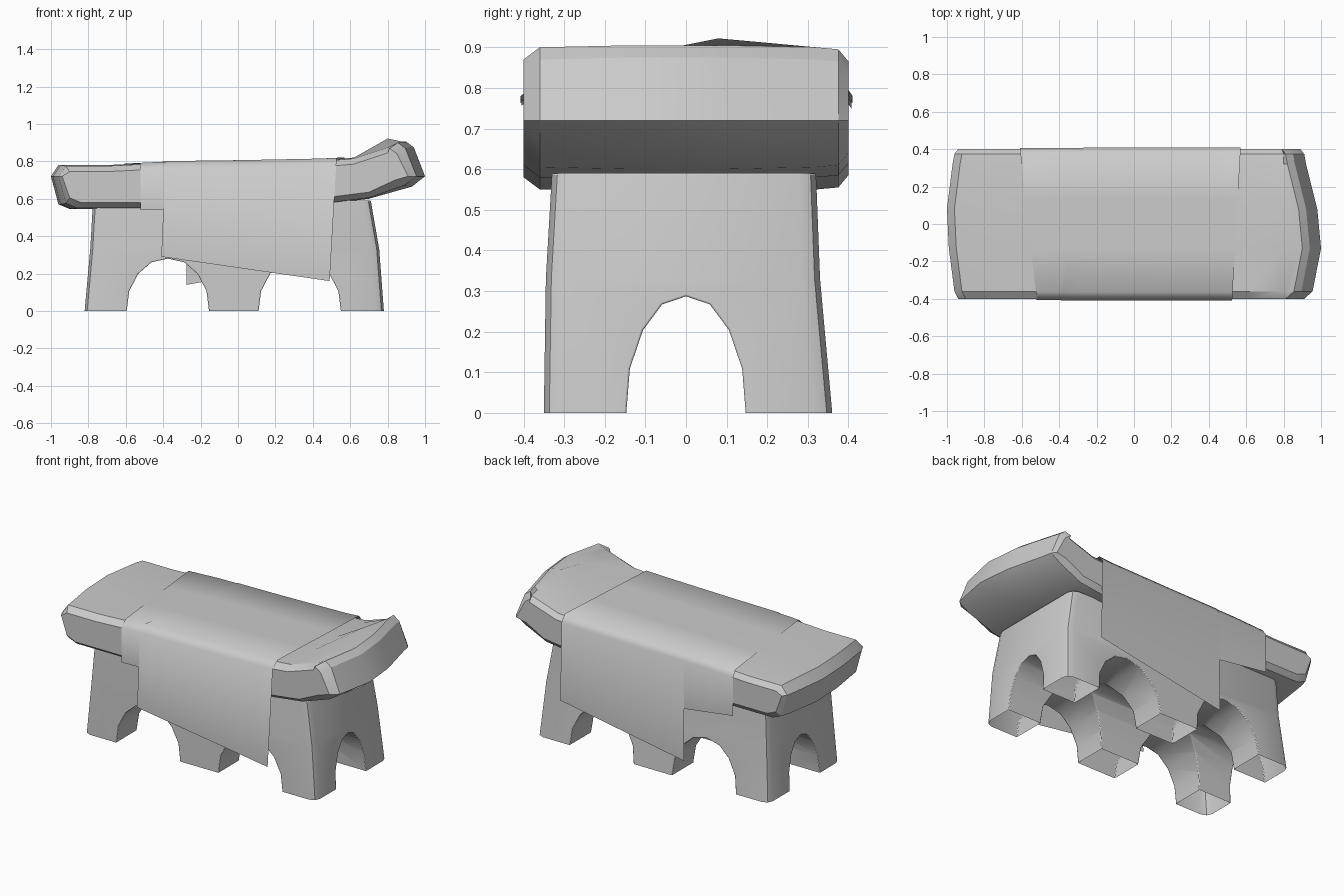
import bpy, bmesh
from math import radians

if "Cube" in bpy.data.objects:
    bpy.data.objects.remove(bpy.data.objects["Cube"])


def make(name, verts, faces, smooth=35):
    me = bpy.data.meshes.new(name)
    me.from_pydata(verts, [], faces)
    bm = bmesh.new()
    bm.from_mesh(me)
    bmesh.ops.recalc_face_normals(bm, faces=bm.faces)
    bm.to_mesh(me)
    bm.free()
    ob = bpy.data.objects.new(name, me)
    bpy.context.collection.objects.link(ob)
    if smooth:
        shade(ob, smooth)
    return ob


def shade(ob, angle):
    bpy.ops.object.select_all(action='DESELECT')
    ob.select_set(True)
    bpy.context.view_layer.objects.active = ob
    bpy.ops.object.shade_smooth_by_angle(angle=radians(angle))


def loft(name, rings, smooth=35):
    n = len(rings[0])
    verts = [p for r in rings for p in r]
    faces = [(i * n + j, i * n + (j + 1) % n, (i + 1) * n + (j + 1) % n, (i + 1) * n + j)
             for i in range(len(rings) - 1) for j in range(n)]
    faces += [tuple(range(n))[::-1], tuple(range(len(verts) - n, len(verts)))]
    return make(name, verts, faces, smooth)


# Slab: side profile lofted along y, pulled in at the long edges
TOP = [(-.96, .78), (-.7, .78), (-.4, .795), (0, .80), (.5, .81),
       (.62, .82), (.8, .88), (.9, .905), (.94, .875)]
BOTTOM = [(.93, .665), (.7, .60), (.5, .575), (0, .56), (-.4, .545), (-.9, .545), (-.96, .57)]
# y, left end inset, right end inset, vertical inset, raised peak
STATIONS = [(-.40, .06, .09, .035, 0), (-.36, .04, .045, .005, 0), (-.13, .01, 0, 0, 0),
            (.08, 0, .02, 0, .042), (.32, .03, .08, .005, .01), (.375, .04, .09, .01, 0),
            (.40, .06, .11, .04, 0)]


def slab_ring(y, left, right, dz, peak):
    def end(x):
        return x + left if x < -.88 else x - right if x > .88 else x
    ring = [(end(-1), y, .72)]
    ring += [(end(x), y, z - dz + (peak if x == .8 else 0)) for x, z in TOP]
    ring += [(end(1), y, .72)]
    ring += [(end(x), y, z + dz) for x, z in BOTTOM]
    return ring


loft("table_slab", [slab_ring(*s) for s in STATIONS], 30)


# Base block, tapering upward, with bevelled upright corners
def rect(x0, x1, y0, y1, z, c=.045):
    m = c * .3
    return [(x0 + c, y0, z), (x1 - c, y0, z), (x1 - m, y0 + m, z), (x1, y0 + c, z),
            (x1, y1 - c, z), (x1 - m, y1 - m, z), (x1 - c, y1, z), (x0 + c, y1, z),
            (x0 + m, y1 - m, z), (x0, y1 - c, z), (x0, y0 + c, z), (x0 + m, y0 + m, z)]


base = loft("arched_base", [rect(-.82, .78, -.35, .36, 0), rect(-.79, .755, -.345, .33, .33),
                            rect(-.775, .71, -.33, .32, .59)], 0)


# Arched tunnels cut through the base
def tunnel(name, centre, half, height, along_y):
    arc = [(1, -.3), (1, 0), (.94, .38), (.72, .71), (.4, .93), (0, 1)]
    prof = [(a * half, h * height) for a, h in arc]
    prof += [(-a, h) for a, h in prof[-2::-1]]
    rings = [[(centre + a, d, h) if along_y else (d, centre + a, h) for a, h in prof]
             for d in (-1.2, 1.2)]
    ob = loft(name, rings, 0)
    ob.hide_render = True
    return ob


cutters = [tunnel("cutter_left", -.375, .22, .28, True),
           tunnel("cutter_right", .33, .22, .28, True),
           tunnel("cutter_long", 0, .147, .287, False)]
for c in cutters:
    mod = base.modifiers.new("arch", 'BOOLEAN')
    mod.operation, mod.solver, mod.object = 'DIFFERENCE', 'EXACT', c
bpy.context.view_layer.update()
cut = bpy.data.meshes.new_from_object(base.evaluated_get(bpy.context.evaluated_depsgraph_get()))
base.modifiers.clear()
base.data = cut
for c in cutters:
    bpy.data.objects.remove(c, do_unlink=True)

# Leave the feet open underneath
bm = bmesh.new()
bm.from_mesh(cut)
bmesh.ops.delete(bm, geom=[f for f in bm.faces if all(v.co.z < .001 for v in f.verts)],
                 context='FACES')
bm.to_mesh(cut)
bm.free()
shade(base, 40)
bev = base.modifiers.new("soft_edges", 'BEVEL')
bev.width, bev.segments, bev.limit_method, bev.angle_limit = .012, 2, 'ANGLE', radians(50)


# Cloth sheets draped over the slab
def top_z(x):
    for (x0, z0), (x1, z1) in zip(TOP, TOP[1:]):
        if x0 <= x <= x1:
            return z0 + (z1 - z0) * (x - x0) / (x1 - x0)


def cloth(name, left, right, front_z, back_z, lift, n=10):
    # left/right: x at front hem, front edge, back edge, back hem
    verts = []
    for i in range(n + 1):
        t = i / n
        fh, fe, be, bh = [a + (b - a) * t for a, b in zip(left, right)]
        zf = front_z[0] + (front_z[1] - front_z[0]) * t
        zb = back_z[0] + (back_z[1] - back_z[0]) * t
        verts += [(fh, -.402 - lift, zf), (fe, -.402 - lift, top_z(fe) - .033)]
        for y in (-.362, -.13, .13, .38):
            x = fe + (be - fe) * (y + .4) / .8
            verts.append((x, y, top_z(x) + lift))
        verts += [(be, .404 + lift, top_z(be) - .035), (bh, .404 + lift, zb)]
    faces = [(i * 8 + j, i * 8 + j + 1, i * 8 + j + 9, i * 8 + j + 8)
             for i in range(n) for j in range(7)]
    return make(name, verts, faces, 60)


cloth("short_cloth", (-.52, -.52, -.61, -.61), (.41, .41, .42, .42), (.54, .57), (.51, .37), .003)
cloth("long_cloth", (-.41, -.39, -.27, -.275), (.49, .525, .57, .58), (.29, .16), (.14, .29), .006)
